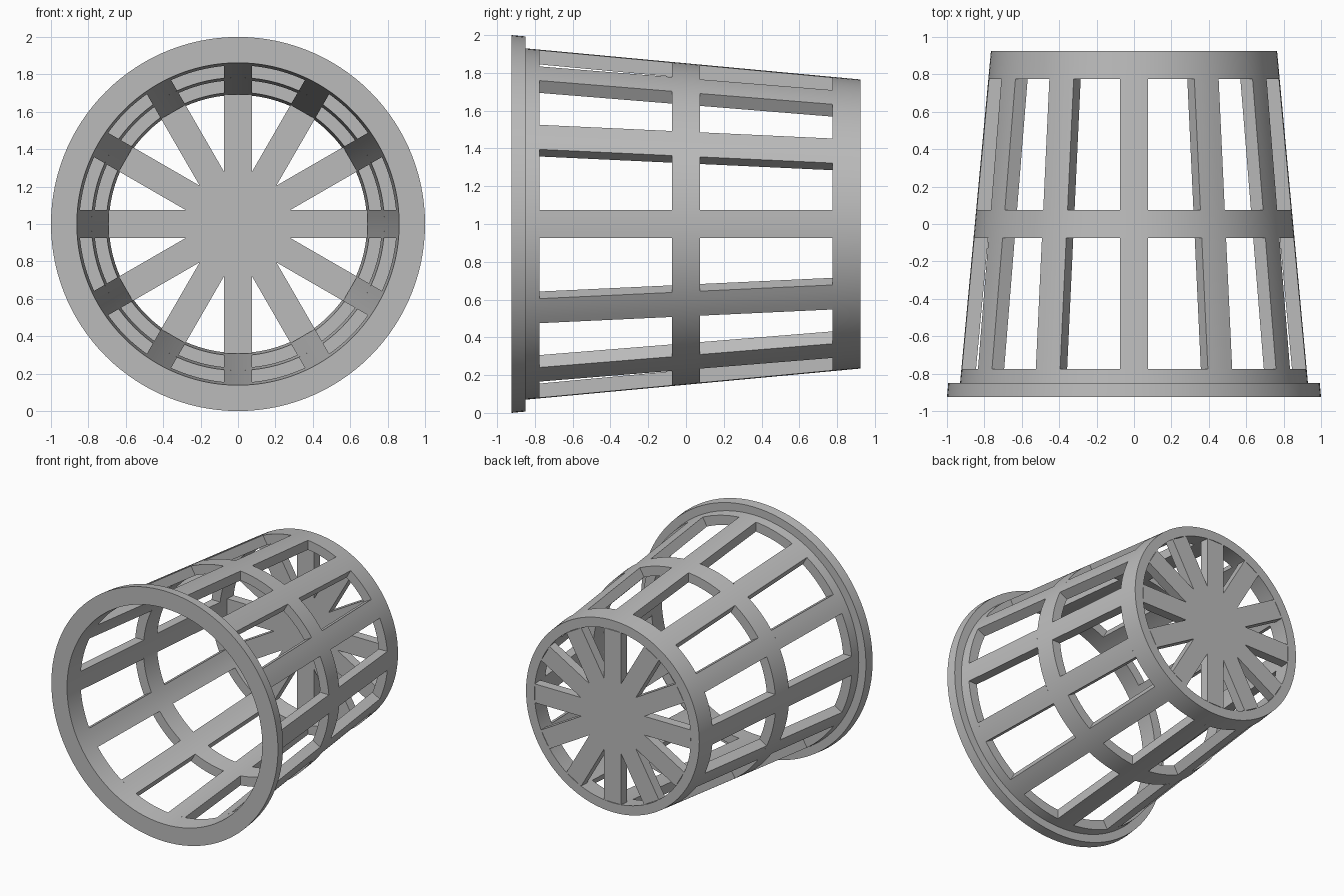
import bpy, bmesh, math
from mathutils import Matrix

if "Cube" in bpy.data.objects:
    bpy.data.objects.remove(bpy.data.objects["Cube"], do_unlink=True)

RIBS, SEGS, HALF, WALL = 12, 120, 0.075, 0.075
BACK = 0.925

grey = bpy.data.materials.new("plain grey")
grey.use_nodes = True
colour = (0.5, 0.5, 0.5, 1)
grey.diffuse_color = colour
grey.node_tree.nodes["Principled BSDF"].inputs["Base Color"].default_value = colour


def outer(y):
    """Outer radius of the tapered wall."""
    return 0.93 - 0.093 * (y + 0.85)


def inner(y):
    return outer(y) - WALL


def finish(name, bm):
    bmesh.ops.recalc_face_normals(bm, faces=bm.faces)
    mesh = bpy.data.meshes.new(name)
    bm.to_mesh(mesh)
    bm.free()
    mesh.materials.append(grey)
    obj = bpy.data.objects.new(name, mesh)
    bpy.context.collection.objects.link(obj)
    obj.location.z = 1
    bpy.ops.object.select_all(action="DESELECT")
    obj.select_set(True)
    bpy.context.view_layer.objects.active = obj
    bpy.ops.object.shade_smooth_by_angle(angle=math.radians(25))
    return obj


def bridge(bm, a, b):
    """Quads between two closed loops of vertices."""
    for i in range(len(a)):
        j = (i + 1) % len(a)
        bm.faces.new((a[i], a[j], b[j], b[i]))


def lathe(name, profile):
    """Closed (radius, y) profile turned about the y axis."""
    bm = bmesh.new()
    loops = []
    for k in range(SEGS):
        t = 2 * math.pi * k / SEGS
        loops.append([bm.verts.new((r * math.sin(t), y, r * math.cos(t))) for r, y in profile])
    for k in range(SEGS):
        bridge(bm, loops[k], loops[(k + 1) % SEGS])
    return finish(name, bm)


def band(y0, y1):
    return [(inner(y0), y0), (outer(y0), y0), (outer(y1), y1), (inner(y1), y1)]


# Rim flange with its collar
lathe("rim", [(inner(-BACK), -BACK), (1.0, -BACK), (0.993, -0.85),
              (outer(-0.85), -0.85), (outer(-0.775), -0.775), (inner(-0.775), -0.775)])
# Hoops
lathe("middle_hoop", band(-HALF, HALF))
lathe("back_hoop", band(0.775, BACK))


# Ribs: parallel-sided strips of the wall, spanning between the hoops
def rib_section(bm, y, turn):
    steps = [HALF * (i / 2 - 1) for i in range(5)]
    pts = [(t, math.sqrt(outer(y) ** 2 - t * t)) for t in steps]
    pts += [(t, math.sqrt(inner(y) ** 2 - t * t)) for t in reversed(steps)]
    return [bm.verts.new(turn @ Matrix.Translation((x, y, z)).to_translation()) for x, z in pts]


for name, y0, y1 in (("front_ribs", -0.775, -HALF), ("back_ribs", HALF, 0.775)):
    bm = bmesh.new()
    for k in range(RIBS):
        turn = Matrix.Rotation(2 * math.pi * k / RIBS, 3, "Y")
        bridge(bm, rib_section(bm, y0, turn), rib_section(bm, y1, turn))
    finish(name, bm)

# Base: star of spokes whose roots merge into a hub
bm = bmesh.new()
notch = HALF / math.sin(math.pi / RIBS)
loops = []
for y in (BACK - 0.075, BACK):
    reach = math.sqrt(inner(y) ** 2 - HALF ** 2)
    loop = []
    for k in range(RIBS):
        a = 2 * math.pi * k / RIBS
        half_angle = math.atan2(HALF, reach)
        for r, t in ((inner(y), a - half_angle), (inner(y), a + half_angle),
                     (notch, a + math.pi / RIBS)):
            loop.append(bm.verts.new((r * math.sin(t), y, r * math.cos(t))))
    centre = bm.verts.new((0, y, 0))
    n = len(loop)
    # Spoke faces and the hub wedge inside each spoke root
    for k in range(RIBS):
        i = 3 * k
        bm.faces.new((loop[i - 1], loop[i], loop[i + 1], loop[i + 2]))
        bm.faces.new((centre, loop[i - 1], loop[i + 2]))
    loops.append(loop)
bridge(bm, loops[0], loops[1])
finish("base_spokes", bm)
